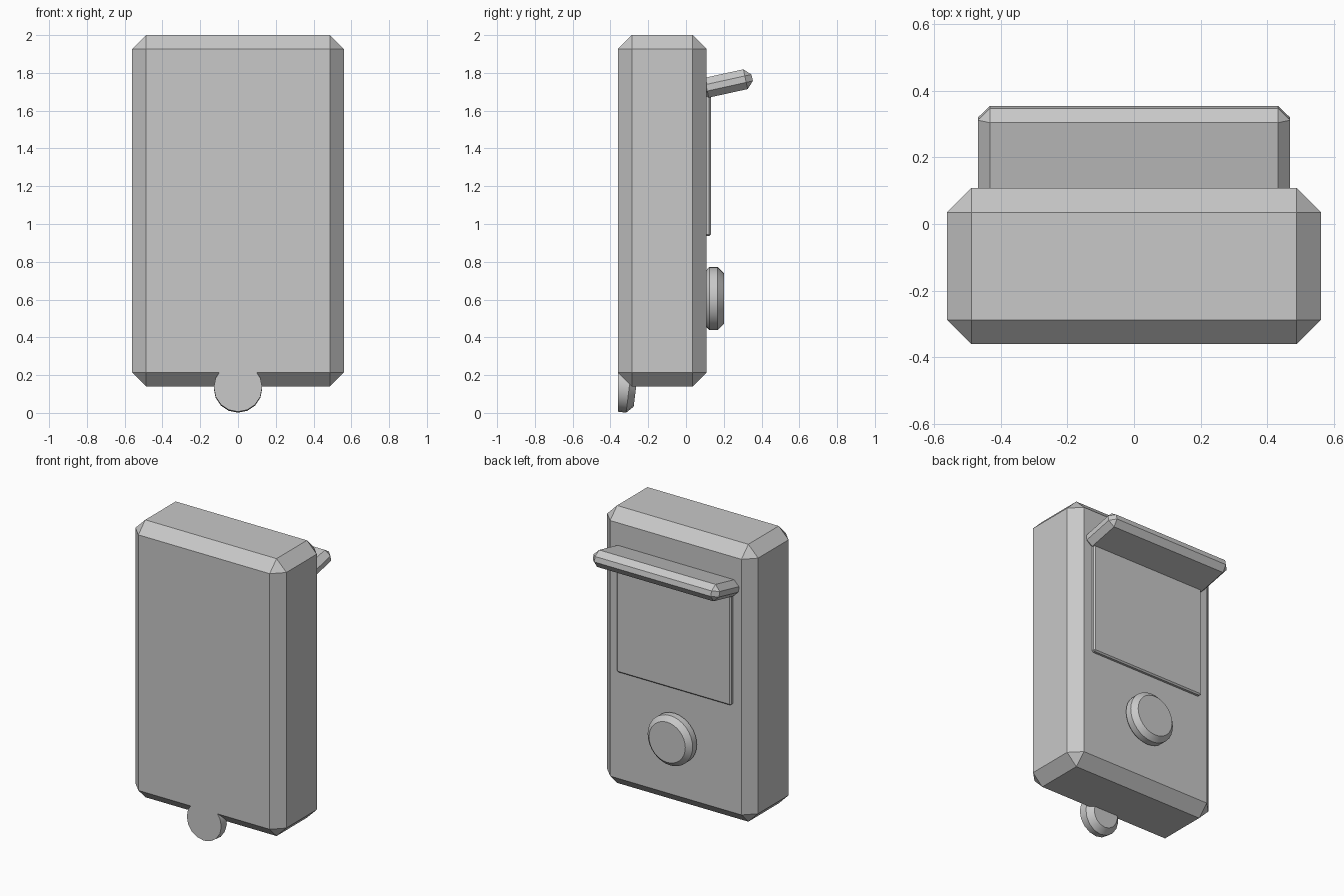
import bpy, bmesh, math
from mathutils import Matrix, Vector

if "Cube" in bpy.data.objects:
    bpy.data.objects.remove(bpy.data.objects["Cube"])

grey = bpy.data.materials.new("plain grey")
grey.diffuse_color = (0.58, 0.58, 0.58, 1.0)
grey.use_nodes = True
grey.node_tree.nodes["Principled BSDF"].inputs["Base Color"].default_value = grey.diffuse_color


def finish(name, bm, smooth=False):
    bmesh.ops.recalc_face_normals(bm, faces=bm.faces)
    me = bpy.data.meshes.new(name)
    bm.to_mesh(me)
    bm.free()
    me.materials.append(grey)
    ob = bpy.data.objects.new(name, me)
    bpy.context.collection.objects.link(ob)
    if smooth:
        bpy.ops.object.select_all(action='DESELECT')
        ob.select_set(True)
        bpy.context.view_layer.objects.active = ob
        bpy.ops.object.shade_smooth_by_angle(angle=math.radians(30))
    return ob


def bevel_sharp(bm, width):
    edges = [e for e in bm.edges if e.calc_face_angle(0) > math.radians(60)]
    bmesh.ops.bevel(bm, geom=edges, offset=width, offset_type='OFFSET',
                    segments=1, profile=0.5, affect='EDGES')


def chamfer_box(name, centre, size, width, tilt=0.0):
    bm = bmesh.new()
    bmesh.ops.create_cube(bm, size=1, matrix=Matrix.Diagonal((*size, 1)))
    bevel_sharp(bm, width)
    bm.transform(Matrix.Translation(centre) @ Matrix.Rotation(tilt, 4, 'X'))
    return finish(name, bm)


def chamfer_disc(name, centre, radius, depth, width, sides, angle, cut_y=None):
    bm = bmesh.new()
    bmesh.ops.create_cone(bm, cap_ends=True, segments=sides, radius1=radius,
                          radius2=radius, depth=depth)
    bevel_sharp(bm, width)
    bm.transform(Matrix.Translation(centre) @ Matrix.Rotation(angle, 4, 'X'))
    if cut_y is not None:  # slice flat on the front side
        bmesh.ops.bisect_plane(bm, geom=bm.verts[:] + bm.edges[:] + bm.faces[:],
                               plane_co=(0, cut_y, 0), plane_no=(0, -1, 0),
                               clear_outer=True)
        bmesh.ops.holes_fill(bm, edges=[e for e in bm.edges if e.is_boundary], sides=0)
    return finish(name, bm, True)


# main case
chamfer_box("case", Vector((0, -0.126, 1.07)), (1.12, 0.468, 1.86), 0.073)
# thin raised screen
chamfer_box("screen", Vector((0, 0.1, 1.328)), (0.85, 0.064, 0.785), 0.009)
# tilted hood above the screen
chamfer_box("hood", Vector((0, 0.212, 1.744)), (0.936, 0.283, 0.107), 0.036,
            math.radians(12.4))
# round button
chamfer_disc("button", Vector((0, 0.146, 0.605)), 0.167, 0.108, 0.032, 32,
             math.radians(90))
# small tilted foot disc, flush with the case front
chamfer_disc("foot", Vector((0, -0.365, 0.136)), 0.128, 0.2, 0.036, 16,
             math.radians(83), -0.36)
